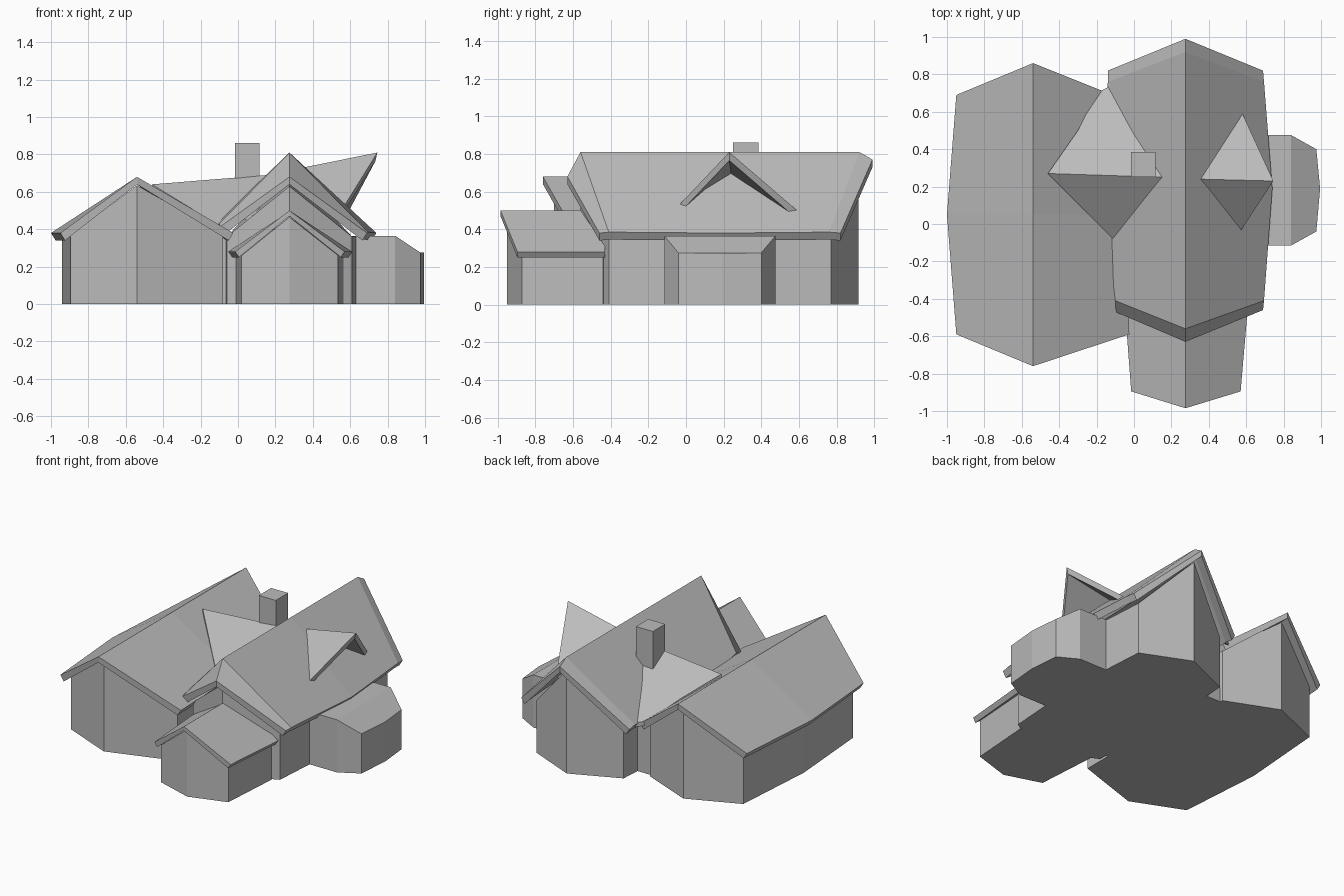
import bpy
import bmesh

old = bpy.data.objects.get("Cube")
if old:
    bpy.data.objects.remove(old, do_unlink=True)

grey = bpy.data.materials.new("plain_grey")
grey.use_nodes = True
grey.diffuse_color = (0.5, 0.5, 0.5, 1)
grey.node_tree.nodes["Principled BSDF"].inputs["Base Color"].default_value = (0.5, 0.5, 0.5, 1)


def shell(name, top, faces, lower):
    """Closed solid between a top sheet and its lowered copy."""
    bm = bmesh.new()
    up = [bm.verts.new(p) for p in top]
    low = [bm.verts.new(lower(*p)) for p in top]
    edges = [(f[i], f[(i + 1) % len(f)]) for f in faces for i in range(len(f))]
    for f in faces:
        bm.faces.new([up[i] for i in f])
        bm.faces.new([low[i] for i in reversed(f)])
    for a, b in edges:
        if (b, a) not in edges:
            bm.faces.new((up[b], up[a], low[a], low[b]))
    bmesh.ops.recalc_face_normals(bm, faces=bm.faces)
    mesh = bpy.data.meshes.new(name)
    bm.to_mesh(mesh)
    bm.free()
    mesh.materials.append(grey)
    obj = bpy.data.objects.new(name, mesh)
    bpy.context.collection.objects.link(obj)
    return obj


def to_ground(x, y, z):
    return (x, y, 0)


def walls(name, cx, front, back, right, left, eave):
    """Gabled walls: front and back are ridge (y, z); sides run front to back."""
    outline = [(cx, *front)] + [(x, y, eave) for x, y in right]
    outline += [(cx, *back)] + [(x, y, eave) for x, y in reversed(left)]
    n, k = len(outline), len(right) + 1
    shell(name, outline, [list(range(k + 1)), list(range(k, n)) + [0]], to_ground)


def roof(name, cx, rows, drop=0.04, tuck=0.025):
    """Gabled slab from rows of left eave, ridge and right eave points."""
    def lower(x, y, z):
        side = (x > cx) - (x < cx)
        return (x - side * tuck, y, z - drop)
    faces = []
    for i in range(0, 3 * (len(rows) - 1), 3):
        for j in (i, i + 1):
            faces.append((j, j + 1, j + 4, j + 3))
    shell(name, [p for row in rows for p in row], faces, lower)


def box(name, x0, x1, y0, y1, z0, z1):
    top = [(x0, y0, z1), (x1, y0, z1), (x1, y1, z1), (x0, y1, z1)]
    shell(name, top, [(0, 1, 2, 3)], lambda x, y, z: (x, y, z0))


# Left wing
LX = -0.54
walls("left_wing_walls", LX, (-0.70, 0.635), (0.80, 0.635),
      [(-0.08, -0.55), (-0.08, 0.05), (-0.18, 0.65)],
      [(-0.895, -0.55), (-0.94, 0.05), (-0.895, 0.65)], 0.37)
roof("left_wing_roof", LX, [
    [(-0.95, -0.59, 0.38), (LX, -0.76, 0.68), (-0.025, -0.59, 0.38)],
    [(-1.0, 0.05, 0.38), (LX, 0.05, 0.68), (-0.05, 0.05, 0.38)],
    [(-0.95, 0.69, 0.38), (LX, 0.86, 0.68), (-0.14, 0.70, 0.38)]])

# Main wing, with a ridge that rises behind the front gable
MX = 0.275
walls("main_walls", MX, (-0.56, 0.63), (0.915, 0.72),
      [(0.61, -0.41), (0.65, 0.18), (0.61, 0.77)],
      [(-0.06, -0.41), (-0.10, 0.18), (-0.06, 0.77)], 0.36)
roof("main_roof", MX, [
    [(-0.10, -0.47, 0.41), (MX, -0.63, 0.68), (0.69, -0.46, 0.38)],
    [(-0.10, -0.41, 0.43), (MX, -0.56, 0.81), (0.695, -0.41, 0.385)],
    [(-0.17, 0.19, 0.38), (MX, 0.19, 0.81), (0.74, 0.19, 0.38)],
    [(-0.14, 0.76, 0.39), (MX, 0.92, 0.81), (0.695, 0.76, 0.385)],
    [(-0.14, 0.82, 0.38), (MX, 0.99, 0.77), (0.69, 0.82, 0.38)]])

# Front porch
walls("porch_walls", MX, (-0.95, 0.465), (-0.40, 0.465),
      [(0.535, -0.87), (0.565, -0.44)], [(0.02, -0.87), (-0.01, -0.44)], 0.26)
roof("porch_roof", MX, [
    [(-0.015, -0.895, 0.28), (MX, -0.985, 0.50), (0.57, -0.895, 0.28)],
    [(-0.05, -0.43, 0.28), (MX, -0.43, 0.50), (0.61, -0.43, 0.28)]], 0.03, 0.02)

# Link between the wings, and the cross gable over it
box("link_walls", -0.2, 0.0, -0.35, 0.63, 0, 0.37)
shell("cross_gable_roof", [
    (-0.46, 0.27, 0.64), (0.16, 0.25, 0.69), (-0.10, -0.09, 0.42),
    (0.0, 0.52, 0.52), (-0.06, 0.65, 0.455), (-0.12, 0.74, 0.39),
    (-0.20, 0.70, 0.41), (-0.30, 0.50, 0.51)],
    [(0, 2, 1), (0, 1, 3, 4, 5, 6, 7)], lambda x, y, z: (x, y, z - 0.03))

# Open dormer on the right slope
shell("dormer_roof", [
    (0.35, 0.24, 0.73), (0.745, 0.23, 0.81), (0.58, 0.59, 0.50),
    (0.565, -0.045, 0.52), (0.44, 0.07, 0.62)],
    [(0, 1, 2), (0, 4, 3, 1)], lambda x, y, z: (x - 0.01, y, z - 0.045))

# Side bay with a sloping outer roof
shell("side_bay", [
    (0.6, -0.115, 0.365), (0.84, -0.115, 0.365), (0.975, -0.04, 0.275),
    (0.995, 0.19, 0.275), (0.975, 0.40, 0.275), (0.84, 0.475, 0.365),
    (0.6, 0.475, 0.365)],
    [(0, 1, 5, 6), (1, 2, 3, 4, 5)], to_ground)

# Chimney
box("chimney", -0.015, 0.115, 0.25, 0.385, 0.45, 0.86)
